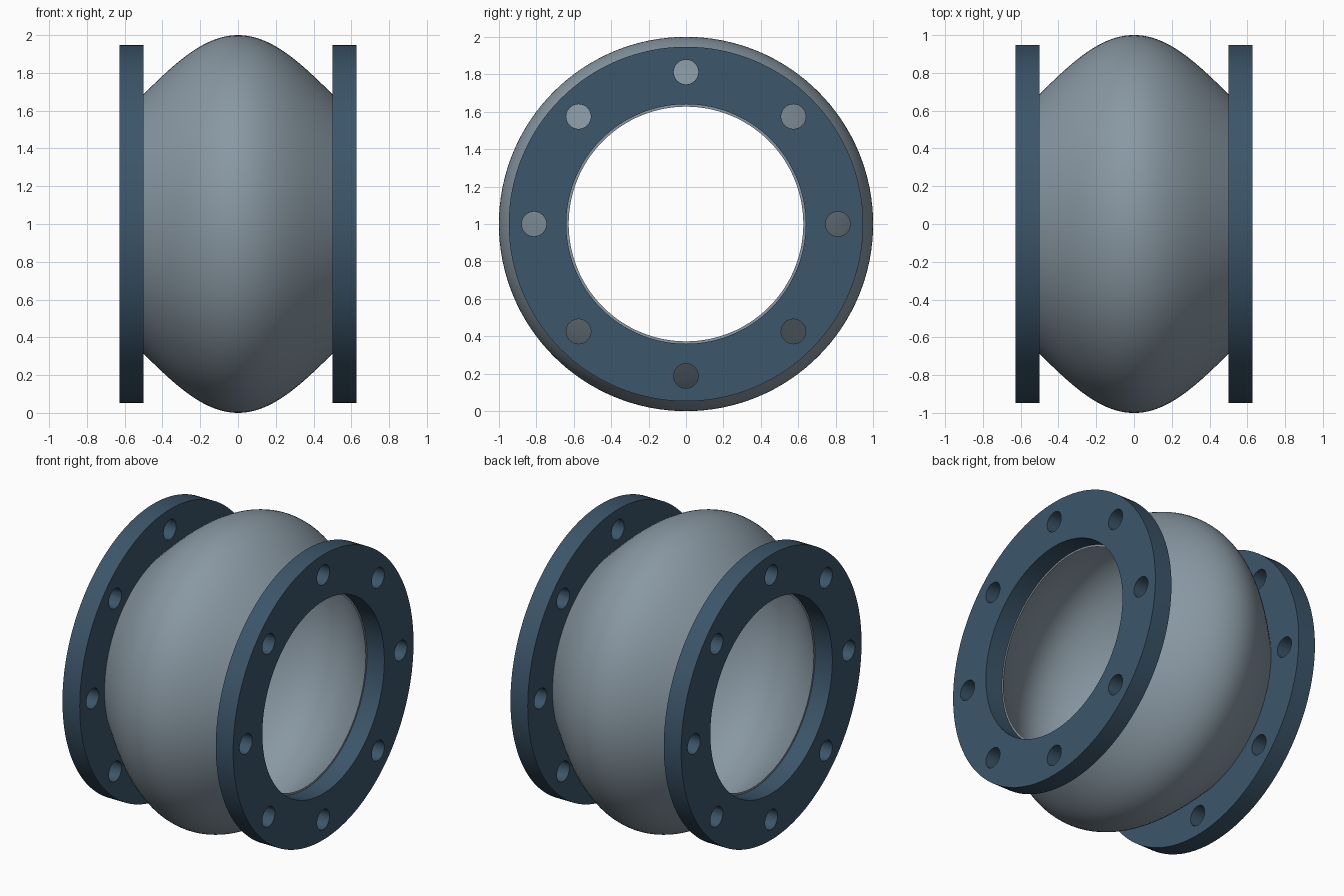
import bpy, bmesh, math
from mathutils import Matrix, Vector

if "Cube" in bpy.data.objects:
    bpy.data.objects.remove(bpy.data.objects["Cube"])

AXIS_Z = 1.0      # height of the pipe axis, which runs along x
SEGMENTS = 128


def make_material(name, rgb):
    mat = bpy.data.materials.new(name)
    mat.diffuse_color = (*rgb, 1)
    mat.use_nodes = True
    mat.node_tree.nodes["Principled BSDF"].inputs["Base Color"].default_value = mat.diffuse_color
    return mat


blue = make_material("flange_blue", (0.045, 0.092, 0.143))
grey = make_material("bellows_grey", (0.25, 0.315, 0.365))


def lathe(name, profile, material):
    """Spin a closed (x, radius) profile around the x axis."""
    bm = bmesh.new()
    rings = []
    for i in range(SEGMENTS):
        a = 2 * math.pi * i / SEGMENTS
        rings.append([bm.verts.new((x, r * math.cos(a), r * math.sin(a))) for x, r in profile])
    n = len(profile)
    for i in range(SEGMENTS):
        a, b = rings[i], rings[(i + 1) % SEGMENTS]
        for j in range(n):
            k = (j + 1) % n
            bm.faces.new((a[j], a[k], b[k], b[j]))
    bmesh.ops.recalc_face_normals(bm, faces=bm.faces)
    mesh = bpy.data.meshes.new(name)
    bm.to_mesh(mesh)
    bm.free()
    mesh.materials.append(material)
    ob = bpy.data.objects.new(name, mesh)
    ob.location.z = AXIS_Z
    bpy.context.collection.objects.link(ob)
    return ob


def activate(ob):
    bpy.ops.object.select_all(action='DESELECT')
    ob.select_set(True)
    bpy.context.view_layer.objects.active = ob


def smooth(ob):
    activate(ob)
    bpy.ops.object.shade_smooth_by_angle(angle=math.radians(30))


# Bulging rubber sleeve with a constant wall
STEPS, WALL = 40, 0.06
xs = [-0.5 + i / STEPS for i in range(STEPS + 1)]
outer = [(x, 0.687 + 0.313 * math.cos(math.pi * x)) for x in xs]
inner = [(x, r - WALL) for x, r in reversed(outer)]
smooth(lathe("bellows", outer + inner, grey))

# Bolt hole cutter: eight cylinders through both flanges
bm = bmesh.new()
for i in range(8):
    a = i * math.pi / 4
    pos = Vector((0, 0.812 * math.cos(a), 0.812 * math.sin(a)))
    bmesh.ops.create_cone(bm, cap_ends=True, segments=32, radius1=0.066, radius2=0.066, depth=2,
                          matrix=Matrix.Translation(pos) @ Matrix.Rotation(math.pi / 2, 4, 'Y'))
mesh = bpy.data.meshes.new("bolt_hole_cutter")
bm.to_mesh(mesh)
bm.free()
cutter = bpy.data.objects.new("bolt_hole_cutter", mesh)
cutter.location.z = AXIS_Z
cutter.hide_render = True
bpy.context.collection.objects.link(cutter)

# Flange rings at both ends
for name, side in (("left_flange", -1), ("right_flange", 1)):
    ring = [(side * x, r) for x, r in ((0.5, 0.64), (0.627, 0.64), (0.627, 0.947), (0.5, 0.947))]
    flange = lathe(name, ring, blue)
    mod = flange.modifiers.new("bolt_holes", 'BOOLEAN')
    mod.operation = 'DIFFERENCE'
    mod.solver = 'EXACT'
    mod.object = cutter
    activate(flange)
    bpy.ops.object.modifier_apply(modifier=mod.name)
    smooth(flange)

bpy.data.objects.remove(cutter)
